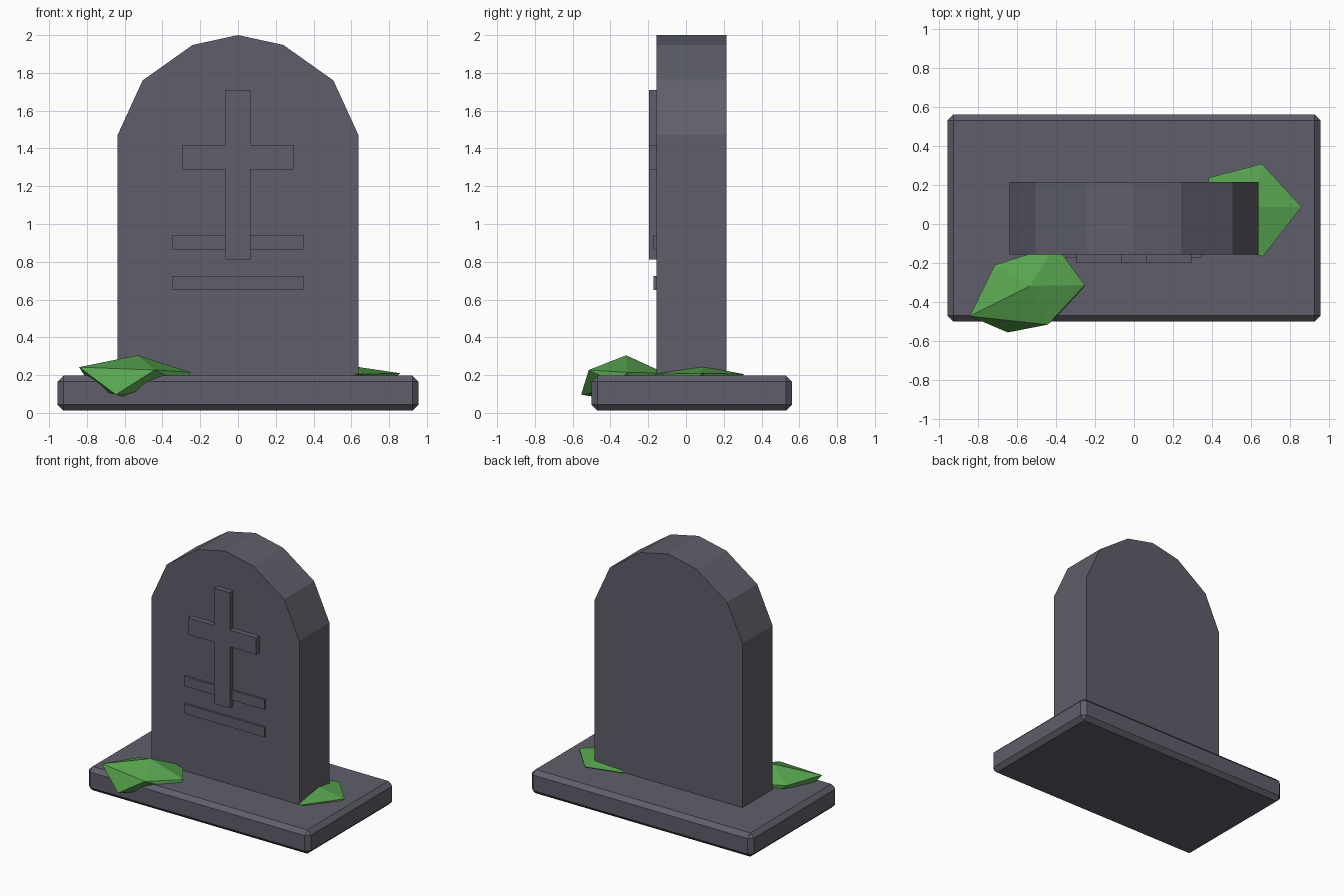
import bpy, bmesh
from mathutils import Vector

if "Cube" in bpy.data.objects:
    bpy.data.objects.remove(bpy.data.objects["Cube"])


def material(name, color):
    m = bpy.data.materials.new(name)
    m.diffuse_color = (*color, 1)
    m.use_nodes = True
    m.node_tree.nodes["Principled BSDF"].inputs["Base Color"].default_value = m.diffuse_color
    return m


STONE = material("grey stone", (0.115, 0.113, 0.145))
GREEN = material("leaf green", (0.095, 0.37, 0.077))


def finish(name, bm, mat):
    bmesh.ops.recalc_face_normals(bm, faces=bm.faces)
    me = bpy.data.meshes.new(name)
    bm.to_mesh(me)
    bm.free()
    me.materials.append(mat)
    ob = bpy.data.objects.new(name, me)
    bpy.context.collection.objects.link(ob)
    return ob


def box(name, lo, hi, bevel=0):
    lo, hi = Vector(lo), Vector(hi)
    bm = bmesh.new()
    bmesh.ops.create_cube(bm, size=1)
    for v in bm.verts:
        v.co = (lo + hi) / 2 + v.co * (hi - lo)
    if bevel:
        bmesh.ops.bevel(bm, geom=bm.edges[:], offset=bevel, segments=1,
                        affect='EDGES', profile=0.5)
    return finish(name, bm, STONE)


def leaf_clump(name, points):
    """Low-poly faceted clump: top point, rim and a buried underside."""
    bm = bmesh.new()
    for p in points:
        bm.verts.new(p)
    res = bmesh.ops.convex_hull(bm, input=bm.verts[:])
    loose = [v for v in bm.verts if not v.link_faces]
    bmesh.ops.delete(bm, geom=loose, context='VERTS')
    return finish(name, bm, GREEN)


# Chamfered plinth
box("plinth", (-0.956, -0.5, 0.012), (0.956, 0.561, 0.197), bevel=0.032)

# Headstone: half profile mirrored, then extruded in depth
FRONT, BACK = -0.155, 0.215
half = [(0.637, 0.1), (0.637, 1.472), (0.505, 1.76), (0.24, 1.948)]
profile = half + [(0, 2.0)] + [(-x, z) for x, z in reversed(half)]
bm = bmesh.new()
face = bm.faces.new([bm.verts.new((x, FRONT, z)) for x, z in profile])
ext = bmesh.ops.extrude_face_region(bm, geom=[face], use_keep_orig=True)
bmesh.ops.translate(bm, vec=(0, BACK - FRONT, 0),
                    verts=[v for v in ext["geom"] if isinstance(v, bmesh.types.BMVert)])
finish("headstone", bm, STONE)

# Raised cross and two inscription bars
box("cross_upright", (-0.067, -0.197, 0.812), (0.067, -0.14, 1.71))
box("cross_arm", (-0.294, -0.196, 1.288), (0.294, -0.14, 1.419))
for i, z in enumerate((0.865, 0.65)):
    box(f"inscription_bar_{i + 1}", (-0.347, -0.171, z), (0.347, -0.14, z + 0.076))

# Leaf clumps
leaf_clump("front_leaves", [
    (-0.533, -0.317, 0.305),
    (-0.841, -0.472, 0.242), (-0.713, -0.21, 0.225), (-0.40, -0.11, 0.21),
    (-0.252, -0.313, 0.215), (-0.441, -0.515, 0.227),
    (-0.646, -0.555, 0.097), (-0.28, -0.36, 0.15), (-0.38, -0.16, 0.12),
    (-0.62, -0.19, 0.12), (-0.77, -0.38, 0.13), (-0.52, -0.34, 0.06)])
leaf_clump("back_leaves", [
    (0.615, 0.087, 0.246),
    (0.38, 0.237, 0.205), (0.656, 0.308, 0.205), (0.858, 0.087, 0.21),
    (0.66, -0.166, 0.205), (0.40, -0.10, 0.205),
    (0.74, 0.2, 0.1), (0.74, -0.05, 0.1), (0.45, 0.1, 0.1), (0.6, 0.087, 0.04)])
